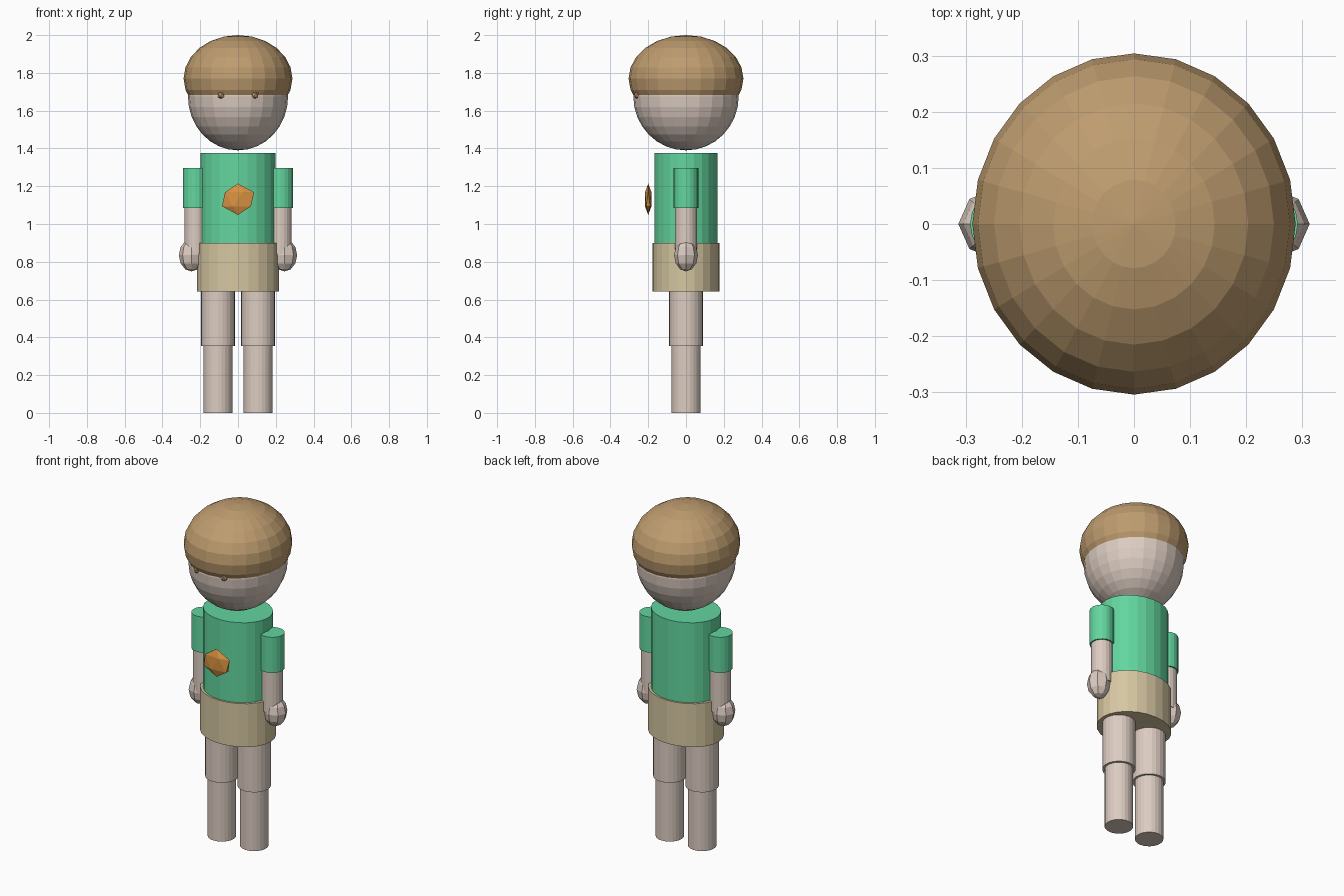
import bpy, bmesh
from mathutils import Matrix

if "Cube" in bpy.data.objects:
    bpy.data.objects.remove(bpy.data.objects["Cube"])


def material(name, r, g, b):
    """Flat colour given as sRGB 0-255, stored as linear."""
    lin = [((c / 255 + 0.055) / 1.055) ** 2.4 for c in (r, g, b)]
    m = bpy.data.materials.new(name)
    m.diffuse_color = (*lin, 1)
    m.use_nodes = True
    m.node_tree.nodes["Principled BSDF"].inputs["Base Color"].default_value = m.diffuse_color
    return m


skin = material("pale skin", 220, 204, 193)
green = material("green cloth", 99, 214, 159)
khaki = material("khaki cloth", 214, 199, 162)
brown = material("brown hair", 190, 156, 111)
orange = material("orange badge", 217, 147, 66)


def finish(name, bm, loc, mat):
    mesh = bpy.data.meshes.new(name)
    bm.to_mesh(mesh)
    bm.free()
    mesh.materials.append(mat)
    ob = bpy.data.objects.new(name, mesh)
    ob.location = loc
    bpy.context.collection.objects.link(ob)
    return ob


def ellipsoid(name, loc, size, mat, seg=24, rings=12):
    bm = bmesh.new()
    bmesh.ops.create_uvsphere(bm, u_segments=seg, v_segments=rings, radius=1,
                              matrix=Matrix.Diagonal((*size, 1)))
    return finish(name, bm, loc, mat)


def gem(name, loc, size, mat):
    bm = bmesh.new()
    bmesh.ops.create_icosphere(bm, subdivisions=1, radius=1,
                               matrix=Matrix.Diagonal((*size, 1)))
    return finish(name, bm, loc, mat)


def tube(name, x, z0, z1, rx, ry, mat, seg=24):
    bm = bmesh.new()
    bmesh.ops.create_cone(bm, cap_ends=True, segments=seg, radius1=1, radius2=1, depth=1,
                          matrix=Matrix.Diagonal((rx, ry, z1 - z0, 1)))
    return finish(name, bm, (x, 0, (z0 + z1) / 2), mat)


# Head and hair cap
ellipsoid("head", (0, 0, 1.675), (0.265, 0.279, 0.285), skin, 24, 16)
ellipsoid("hair", (0, 0, 1.77), (0.288, 0.304, 0.23), brown)

# Torso, skirt and chest badge
tube("shirt", 0, 0.90, 1.375, 0.198, 0.168, green)
tube("skirt", 0, 0.643, 0.90, 0.216, 0.178, khaki)
gem("chest_badge", (0, -0.2, 1.131), (0.095, 0.02, 0.083), orange)

# Paired parts
for side, s in (("left", -1), ("right", 1)):
    gem(side + "_eye", (s * 0.089, -0.256, 1.683), (0.022, 0.02, 0.022), brown)
    tube(side + "_sleeve", s * 0.226, 1.085, 1.297, 0.066, 0.066, green, 20)
    tube(side + "_forearm", s * 0.226, 0.84, 1.09, 0.058, 0.058, skin, 20)
    ellipsoid(side + "_hand", (s * 0.246, 0, 0.835), (0.067, 0.063, 0.086), skin, 8, 6)
    tube(side + "_thigh", s * 0.106, 0.355, 0.66, 0.09, 0.09, skin)
    tube(side + "_shin", s * 0.106, 0, 0.36, 0.077, 0.077, skin)
